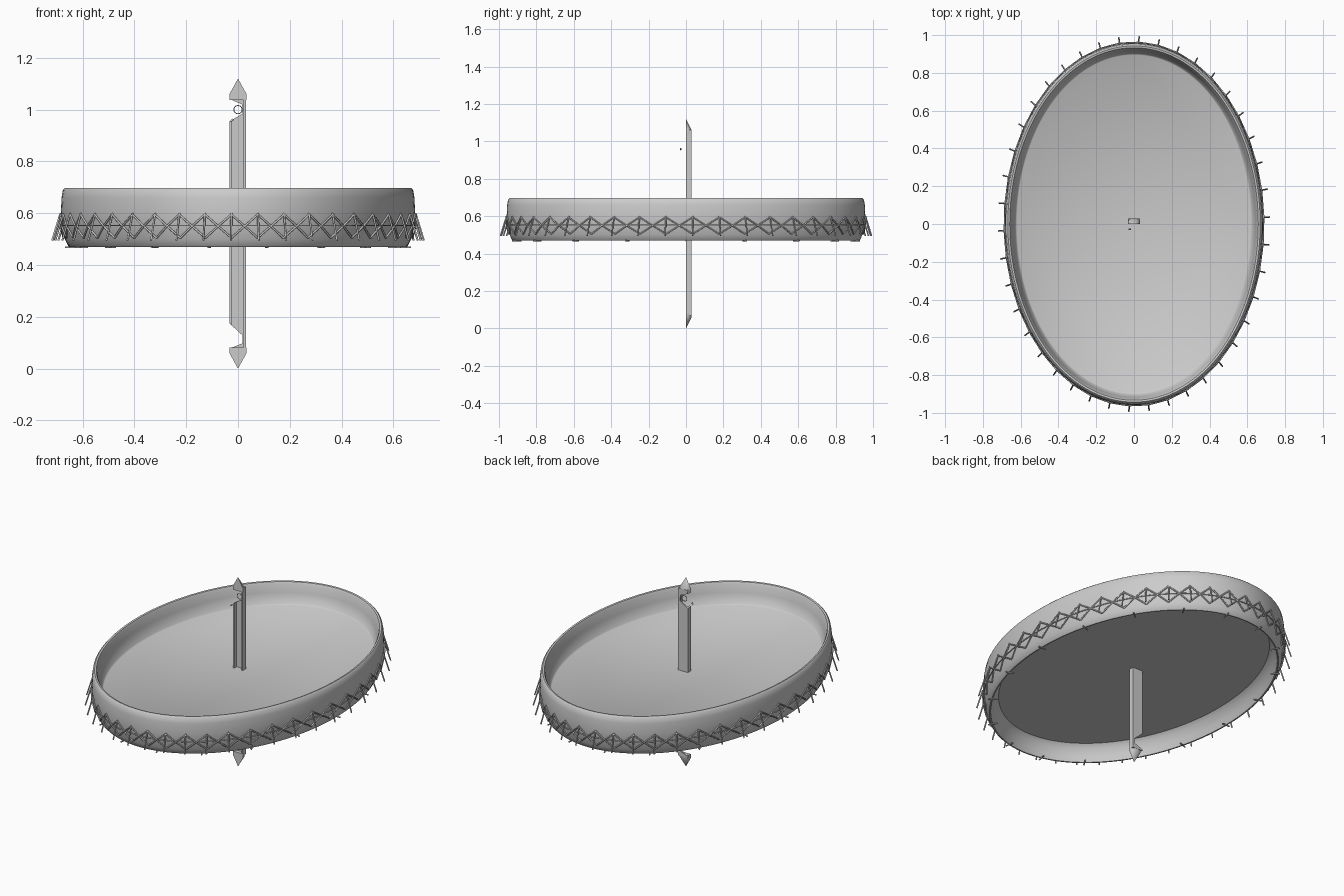
import bpy, bmesh, math
from mathutils import Vector

if "Cube" in bpy.data.objects:
    bpy.data.objects.remove(bpy.data.objects["Cube"])

DY = 0.275  # extra half length of the oval along y


def oval(r, z, t):
    return Vector((r * math.cos(t), (r + DY) * math.sin(t), z))


def finish(name, bm, smooth=None):
    bmesh.ops.recalc_face_normals(bm, faces=bm.faces)
    me = bpy.data.meshes.new(name)
    bm.to_mesh(me)
    bm.free()
    ob = bpy.data.objects.new(name, me)
    bpy.context.collection.objects.link(ob)
    if smooth:
        bpy.context.view_layer.objects.active = ob
        ob.select_set(True)
        bpy.ops.object.shade_smooth_by_angle(angle=math.radians(smooth))
        ob.select_set(False)
    return ob


def loft_oval(name, profile, seg=128):
    """Sweep an open (radius, z) profile round the oval and cap both ends."""
    bm = bmesh.new()
    rings = [[bm.verts.new(oval(r, z, 2 * math.pi * i / seg)) for i in range(seg)]
             for r, z in profile]
    for a, b in zip(rings, rings[1:]):
        for i in range(seg):
            j = (i + 1) % seg
            bm.faces.new((a[i], a[j], b[j], b[i]))
    bm.faces.new(rings[0])
    bm.faces.new(rings[-1])
    return finish(name, bm, 40)


def rods(name, paths, radius):
    cu = bpy.data.curves.new(name, 'CURVE')
    cu.dimensions = '3D'
    cu.bevel_depth = radius
    cu.bevel_resolution = 1
    cu.use_fill_caps = True
    for pts, cyclic in paths:
        sp = cu.splines.new('POLY')
        sp.points.add(len(pts) - 1)
        for p, co in zip(sp.points, pts):
            p.co = (*co, 1)
        sp.use_cyclic_u = cyclic
    ob = bpy.data.objects.new(name, cu)
    bpy.context.collection.objects.link(ob)


def prism(name, outline, y0, y1):
    """Extrude an (x, z) outline from y0 to y1."""
    bm = bmesh.new()
    f = bm.faces.new([bm.verts.new((x, y0, z)) for x, z in outline])
    ext = bmesh.ops.extrude_face_region(bm, geom=[f])
    vs = [g for g in ext['geom'] if isinstance(g, bmesh.types.BMVert)]
    bmesh.ops.translate(bm, verts=vs, vec=(0, y1 - y0, 0))
    return finish(name, bm)


# Oval shell with a recessed floor on top and a hollow underside
loft_oval("oval_shell", [
    (0.620, 0.575), (0.627, 0.580), (0.643, 0.64), (0.652, 0.685), (0.658, 0.696),
    (0.668, 0.698), (0.676, 0.690), (0.681, 0.66), (0.684, 0.60), (0.679, 0.55),
    (0.668, 0.50), (0.656, 0.475), (0.650, 0.469), (0.643, 0.470), (0.634, 0.50),
    (0.620, 0.545), (0.600, 0.563)])

# Lattice round the outside: splayed pegs, crossed braces and wires
N = 42
pegs, braces, feet = [], [], []
for i in range(N):
    t0, t1 = [2 * math.pi * (i + k + 0.25) / N for k in (0, 1)]
    pegs.append(([oval(0.686, 0.60, t0), oval(0.718, 0.495, t0)], False))
    for a, b in ((t0, t1), (t1, t0)):
        m = (a + b) / 2
        braces.append(([oval(0.687, 0.595, a), oval(0.685, 0.55, m),
                        oval(0.674, 0.505, b)], False))
wire = [oval(0.682, 0.553, 2 * math.pi * i / 96) for i in range(96)]
rods("splayed_pegs", pegs, 0.004)
rods("cross_braces", braces, 0.004)
rods("lattice_wire", [(wire, True)], 0.003)

# Short radial pins under the bottom rim
for i in range(18):
    t = 2 * math.pi * i / 18
    feet.append(([oval(0.618, 0.469, t), oval(0.668, 0.469, t)], False))
rods("rim_pins", feet, 0.004)

# Central channel post, notched on the left near both ends
prism("post_web", [
    (0.031, 0.07), (0.031, 1.06), (-0.033, 1.06), (-0.031, 1.04), (0.016, 1.02),
    (0.018, 0.985), (-0.015, 0.965), (-0.033, 0.955), (-0.033, 0.175),
    (0.018, 0.128), (0.018, 0.098), (-0.033, 0.078), (-0.033, 0.07)], 0.022, 0.03)
prism("post_left_flange", [(-0.033, 0.175), (-0.024, 0.17), (-0.024, 0.96),
                           (-0.033, 0.955)], 0.0, 0.022)
prism("post_right_flange", [(0.022, 0.07), (0.031, 0.07), (0.031, 1.06),
                            (0.022, 1.06)], 0.0, 0.022)


# Half-cone points at the two ends of the post
def point(name, tip, base, collar):
    bm = bmesh.new()
    n = 12
    arc = [(0.033 * math.cos(math.pi * k / n), 0.030 * math.sin(math.pi * k / n) ** 0.6)
           for k in range(n)] + [(-0.033, 0.0)]
    a = [bm.verts.new((x, y, base)) for x, y in arc]
    b = [bm.verts.new((x, y, collar)) for x, y in arc]
    apex = bm.verts.new((0, 0, tip))
    for i in range(n + 1):
        j = (i + 1) % (n + 1)
        bm.faces.new((a[i], a[j], apex))
        bm.faces.new((b[i], b[j], a[j], a[i]))
    bm.faces.new(b)
    finish(name, bm, 40)


point("post_top_point", 1.12, 1.06, 1.038)
point("post_bottom_point", 0.0, 0.06, 0.082)

# Small ring in the upper notch and a little pin in front of the post
ring = [Vector((0.016 * math.cos(a), 0.015, 1.0 + 0.016 * math.sin(a)))
        for a in (2 * math.pi * k / 16 for k in range(16))]
rods("notch_ring", [(ring, True)], 0.002)
rods("front_pin", [([Vector((-0.028, -0.028, 0.955)), Vector((-0.018, -0.028, 0.963))],
                    False)], 0.004)
